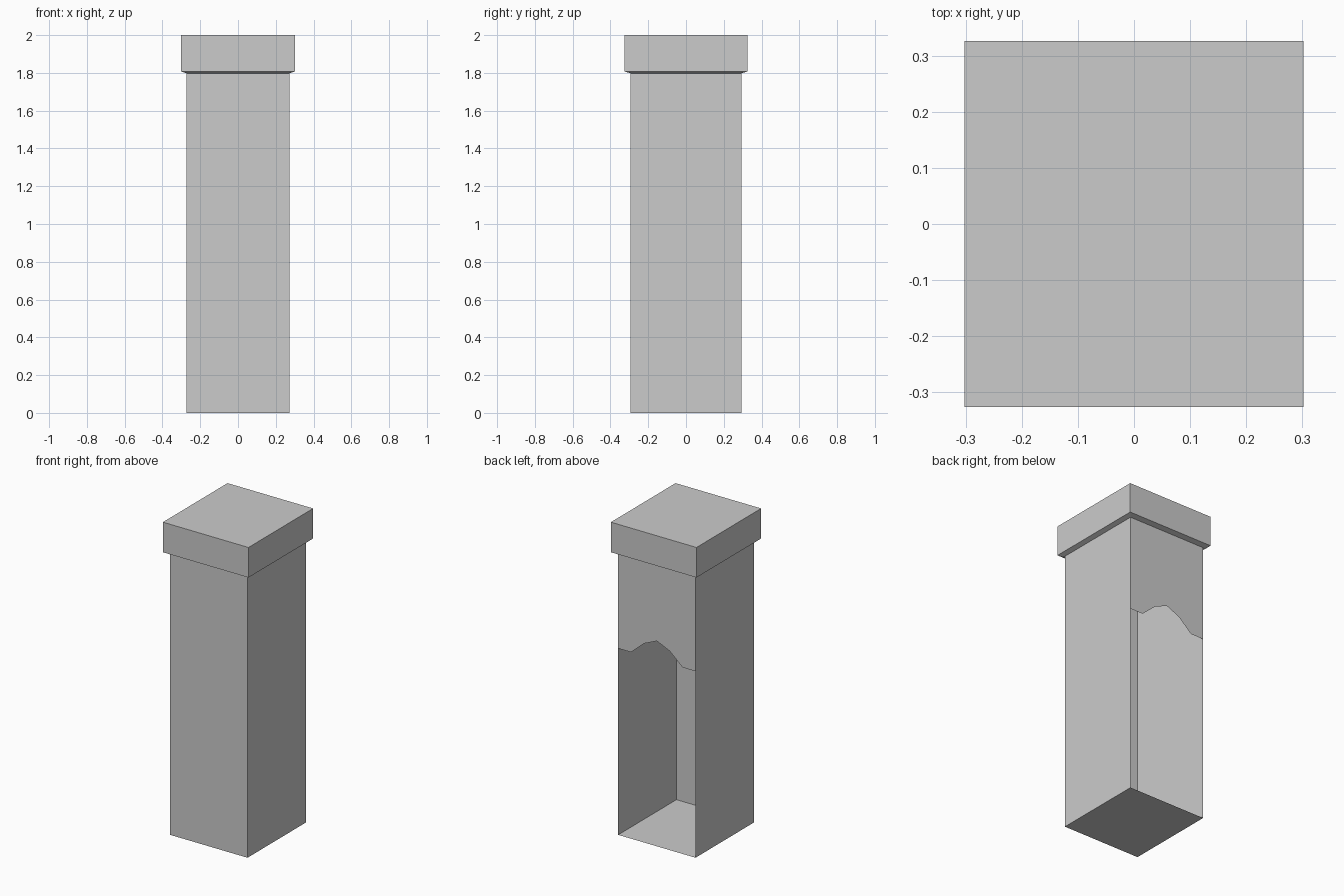
import bpy, bmesh

if "Cube" in bpy.data.objects:
    bpy.data.objects.remove(bpy.data.objects["Cube"])

HX, HY = 0.273, 0.294        # shaft half sizes
CX, CY = 0.302, 0.326        # cap half sizes
Z_NECK, Z_CAP, Z_TOP = 1.798, 1.808, 2.0


def ring(bm, hx, hy, z):
    return [bm.verts.new((sx * hx, sy * hy, z))
            for sx, sy in ((-1, -1), (1, -1), (1, 1), (-1, 1))]


def bridge(bm, low, high, sides=range(4)):
    for i in sides:
        j = (i + 1) % 4
        bm.faces.new((low[i], low[j], high[j], high[i]))


def finish(bm, name):
    mesh = bpy.data.meshes.new(name)
    bm.to_mesh(mesh)
    bm.free()
    obj = bpy.data.objects.new(name, mesh)
    bpy.context.collection.objects.link(obj)
    return obj


# Thin-walled shaft: floor, front and two side walls, open at the back
bm = bmesh.new()
low, high = ring(bm, HX, HY, 0), ring(bm, HX, HY, Z_NECK)
bm.faces.new(low[::-1])
bridge(bm, low, high, (0, 1, 3))
finish(bm, "shaft")

# Back panel: strips hanging down to the stepped arch of the opening
bm = bmesh.new()
arch = [1.19, 1.19, 1.27, 1.31, 1.27, 1.19, 1.19]
cols = []
for i, z in enumerate(arch):
    x = HX - 2 * HX * i / (len(arch) - 1)
    cols.append((bm.verts.new((x, HY, z)), bm.verts.new((x, HY, Z_NECK))))
for (a, b), (c, d) in zip(cols, cols[1:]):
    bm.faces.new((a, c, d, b))
finish(bm, "back_panel")

# Cap: slightly sloped underside, straight sides, flat top
bm = bmesh.new()
neck = ring(bm, HX, HY, Z_NECK)
rim = ring(bm, CX, CY, Z_CAP)
top = ring(bm, CX, CY, Z_TOP)
bridge(bm, neck, rim)
bridge(bm, rim, top)
bm.faces.new(top)
finish(bm, "cap")
